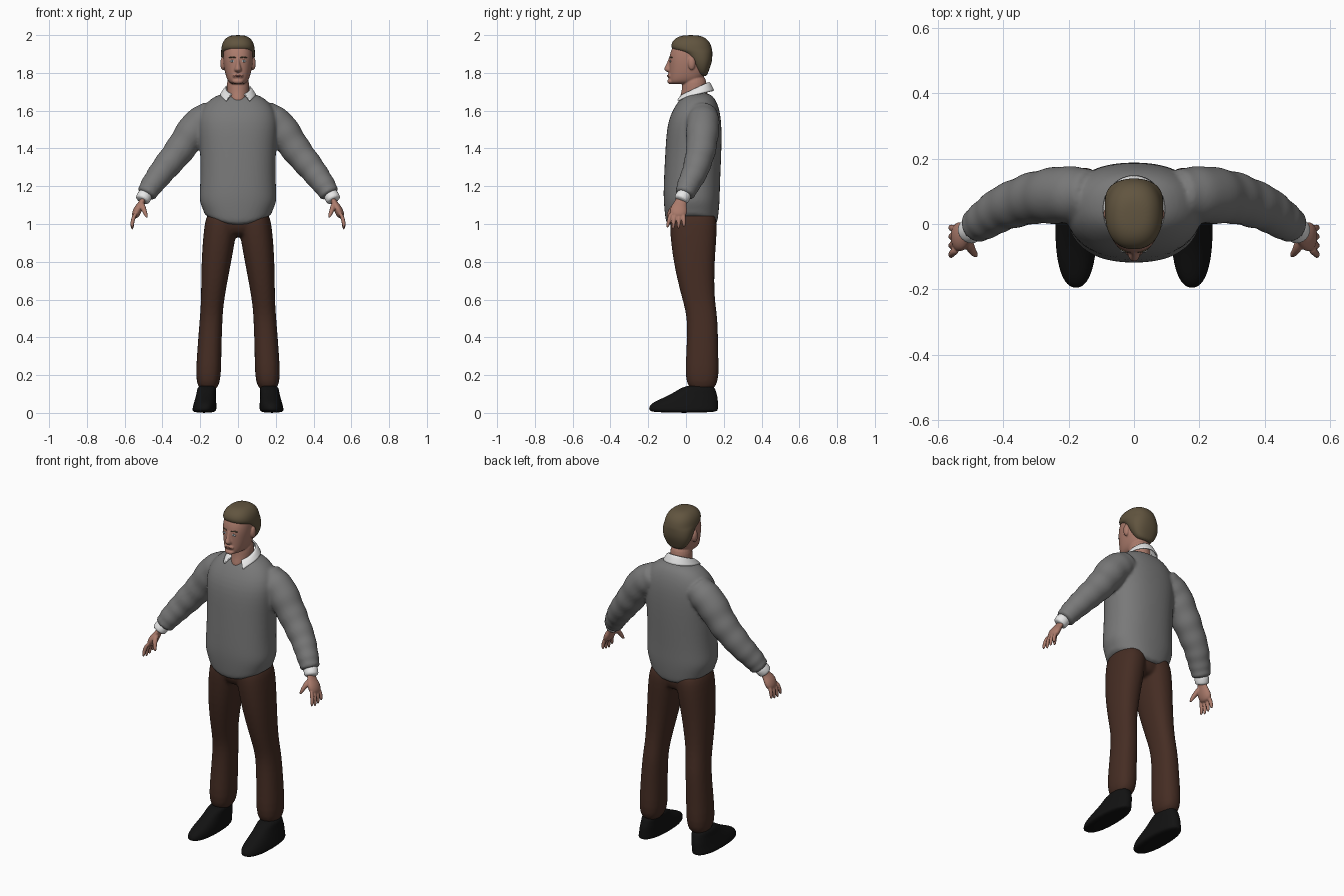
import bpy
import bmesh
import math
from mathutils import Vector
from mathutils.bvhtree import BVHTree

default_cube = bpy.data.objects.get("Cube")
if default_cube:
    bpy.data.objects.remove(default_cube)


def material(name, *colour):
    mat = bpy.data.materials.new(name)
    mat.use_nodes = True
    mat.diffuse_color = (*colour, 1)
    shader = mat.node_tree.nodes["Principled BSDF"]
    shader.inputs["Base Color"].default_value = (*colour, 1)
    return mat


GREY = material("sweater grey", .19, .19, .19)
BROWN = material("trouser brown", .06, .026, .017)
BLACK = material("shoe black", .006, .006, .006)
SKIN = material("skin", .41, .2, .15)
HAIR = material("hair brown", .12, .09, .05)
WHITE = material("shirt white", .8, .8, .8)
LIP = material("lip", .27, .1, .08)
EYE = material("eye white", .5, .5, .5)
IRIS = material("iris blue", .1, .16, .2)


def loft(bm, rings):
    """Skin a list of closed rings and cap both ends."""
    rows = [[bm.verts.new(point) for point in ring] for ring in rings]
    for low, high in zip(rows, rows[1:]):
        for i in range(len(low)):
            bm.faces.new((low[i - 1], low[i], high[i], high[i - 1]))
    bm.faces.new(rows[0])
    bm.faces.new(rows[-1])


def circle(count):
    return [(math.cos(i * math.tau / count), math.sin(i * math.tau / count)) for i in range(count)]


def squared(value, power):
    return math.copysign(abs(value) ** (2 / power), value)


def stack(bm, slices, power=2.3, centre=lambda z: 0):
    """Horizontal rounded slices: height, front, back, half width."""
    rings = []
    for z, front, back, width in slices:
        middle, depth = (front + back) / 2, (back - front) / 2
        rings.append([(centre(z) + width * squared(c, power), middle + depth * squared(s, power), z)
                      for c, s in circle(24)])
    loft(bm, rings)


def tube(bm, path, side=1, flat=1):
    """Tube along points with a radius each; flat thins it across y."""
    points = [Vector((side * x, y, z)) for x, y, z, radius in path]
    rings = []
    for k, point in enumerate(points):
        along = (points[min(k + 1, len(points) - 1)] - points[max(k - 1, 0)]).normalized()
        u = Vector((0, 1, 0))
        u = (u - along * u.dot(along)).normalized()
        v = along.cross(u) * flat
        radius = path[k][-1]
        rings.append([point + (u * c + v * s) * radius for c, s in circle(20)])
    loft(bm, rings)


def creased(path, depth):
    """Resample a path, with radii that swell and pinch in turn."""
    result = []
    for start, end in zip(path, path[1:]):
        for step in range(3):
            x, y, z, radius = (a + (b - a) * step / 3 for a, b in zip(start, end))
            result.append((x, y, z, radius * (1 + depth * (-1) ** len(result))))
    return result + [path[-1]]


def ball(bm, centre, size):
    made = bmesh.ops.create_uvsphere(bm, u_segments=20, v_segments=12, radius=1)
    for vert in made["verts"]:
        vert.co = Vector(centre) + Vector(a * b for a, b in zip(vert.co, size))


def finish(bm, name, mat, voxel=0):
    """Turn the mesh into a smooth object, blending its volumes if asked."""
    bmesh.ops.recalc_face_normals(bm, faces=bm.faces)
    for face in bm.faces:
        face.smooth = True
    mesh = bpy.data.meshes.new(name)
    bm.to_mesh(mesh)
    bm.free()
    mesh.materials.append(mat)
    ob = bpy.data.objects.new(name, mesh)
    bpy.context.scene.collection.objects.link(ob)
    rounding = ob.modifiers.new("Round", "SUBSURF")
    rounding.levels = rounding.render_levels = 2
    if voxel:
        blend = ob.modifiers.new("Blend", "REMESH")
        blend.mode, blend.voxel_size, blend.use_smooth_shade = "VOXEL", voxel, True
        relax = ob.modifiers.new("Relax", "SMOOTH")
        relax.factor, relax.iterations = .5, 3
    return ob


SIDES = ((1, "left"), (-1, "right"))

# Sweater: torso with a hem that droops in the middle, and creased sleeves
bm = bmesh.new()
stack(bm, [(1.03, -.1, .16, .18), (1.07, -.11, .17, .18), (1.12, -.12, .18, .21), (1.2, -.12, .18, .2),
           (1.4, -.11, .19, .2), (1.55, -.1, .19, .22), (1.64, -.05, .17, .18), (1.7, 0, .13, .09)])
for vert in bm.verts:
    if vert.co.z < 1.1:
        vert.co.z -= .05 * max(0, 1 - (vert.co.x / .18) ** 2)
sleeve = [(.12, .09, 1.59, .08), (.22, .09, 1.52, .09), (.31, .08, 1.39, .08),
          (.4, .05, 1.28, .07), (.46, .01, 1.2, .06), (.49, -.01, 1.15, .05)]
for side, label in SIDES:
    tube(bm, creased(sleeve, .06), side)
finish(bm, "sweater", GREY, .009)

# Trousers: hips and two flared legs that spread towards the feet
bm = bmesh.new()
stack(bm, [(.93, -.04, .12, .09), (.97, -.08, .15, .16), (1.08, -.09, .15, .16)])
for side, label in SIDES:
    stack(bm, [(.1, -.01, .18, .07), (.3, 0, .17, .065), (.5, .01, .17, .06), (.6, -.02, .15, .06),
               (.8, -.07, .15, .08), (1, -.09, .17, .09), (1.08, -.08, .15, .08)],
          centre=lambda z: side * (.16 - .07 * z * z))
finish(bm, "trousers", BROWN, .009)

for side, label in SIDES:
    # Shoe with a flat sole and a tapered toe
    bm = bmesh.new()
    stack(bm, [(0, -.19, .17, .06), (.02, -.2, .17, .065), (.05, -.19, .17, .06),
               (.08, -.12, .17, .055), (.11, -.06, .16, .05), (.15, 0, .15, .05)],
          centre=lambda z: side * (.18 - z / 9))
    finish(bm, label + "_shoe", BLACK)

    # Shirt cuff
    bm = bmesh.new()
    tube(bm, [(.48, 0, 1.17, .04), (.5, -.02, 1.14, .04), (.51, -.03, 1.12, .04)], side)
    finish(bm, label + "_cuff", WHITE)

    # Hand: flat palm, four spread fingers and a thumb
    bm = bmesh.new()
    tube(bm, [(.49, -.01, 1.16, .03), (.51, -.03, 1.11, .03), (.53, -.04, 1.08, .05),
              (.55, -.04, 1.03, .04)], side, flat=.5)
    for finger in range(4):
        base, tip = -.08 + .022 * finger, -.1 + .03 * finger
        low = .965 + .01 * abs(finger - 1.3)
        tube(bm, [(.54, base, 1.06, .011), (.56, (base + tip) / 2, 1.02, .011),
                  (.56, tip, low, .008)], side)
    tube(bm, [(.51, -.04, 1.11, .016), (.5, -.08, 1.08, .014), (.48, -.1, 1.03, .008)], side)
    finish(bm, label + "_hand", SKIN, .004)

# Head with neck, nose, lips' swell, chin and ears
bm = bmesh.new()
stack(bm, [(1.62, -.03, .12, .05), (1.66, -.04, .12, .055), (1.7, -.02, .11, .06), (1.8, -.02, .11, .06)], 2)
stack(bm, [(1.74, -.08, .04, .03), (1.75, -.09, .07, .05), (1.78, -.09, .1, .065), (1.84, -.09, .12, .077),
           (1.89, -.09, .12, .08), (1.95, -.07, .12, .075), (1.98, -.02, .07, .04)])
stack(bm, [(1.8, -.09, -.06, .01), (1.81, -.11, -.06, .02), (1.82, -.12, -.06, .02),
           (1.85, -.1, -.06, .01), (1.89, -.09, -.06, .01)], 2)
ball(bm, (0, -.086, 1.785), (.03, .012, .015))
ball(bm, (0, -.08, 1.755), (.03, .02, .015))
for side, label in SIDES:
    ball(bm, (side * .08, .03, 1.85), (.014, .02, .035))
head = finish(bm, "head", SKIN, .004)

# Short hair, set back so that the face stands out in front of it
bm = bmesh.new()
stack(bm, [(1.78, .07, .11, .04), (1.81, .05, .12, .07), (1.86, .02, .14, .09), (1.91, -.02, .14, .09),
           (1.92, -.08, .14, .09), (1.96, -.08, .13, .085), (1.99, -.05, .1, .06), (2, -.01, .06, .03)])
finish(bm, "hair", HAIR)

# Eyes, brows and lips laid on the face
bpy.context.view_layer.update()
face_tree = BVHTree.FromObject(head, bpy.context.evaluated_depsgraph_get())


def on_face(x, z):
    return face_tree.ray_cast(Vector((x, -1, z)), Vector((0, 1, 0)))[0].y


def strip(bm, centre, reach, z, arch, thick):
    """Tapered band across the face, bowed upwards by arch."""
    path = []
    for step in (-1, -.5, 0, .5, 1):
        x, bow = centre + reach * step, 1 - step * step
        height = z + arch * bow
        path.append((x, on_face(x, height), height, thick * (.3 + bow)))
    tube(bm, path)


for side, label in SIDES:
    x, z = side * .03, 1.862
    y = on_face(x, z)
    bm = bmesh.new()
    ball(bm, (x, y, z), (.014, .004, .006))
    finish(bm, label + "_eye", EYE)
    bm = bmesh.new()
    ball(bm, (x, y - .002, z), (.005, .003, .005))
    finish(bm, label + "_iris", IRIS)
    bm = bmesh.new()
    strip(bm, x, .02, 1.88, .004, .003)
    finish(bm, label + "_eyebrow", HAIR)
bm = bmesh.new()
strip(bm, 0, .024, 1.784, 0, .004)
finish(bm, "lips", LIP)

# Folded shirt collar, open at the throat with two points
bm = bmesh.new()
rows = []
for i in range(-16, 17):
    angle, wing = math.radians(9.5 * i), (i / 16) ** 6
    sx, cy = math.sin(angle), math.cos(angle)
    row = []
    for fall in (0, .3, 1):
        x = (.063 + .028 * fall) * sx + math.copysign(.02 * wing * fall, sx)
        y = .05 + (.07 + .026 * fall) * cy - .014 * wing * fall
        z = 1.715 + .034 * cy - fall * (.03 + .014 * cy + .02 * wing) + .04 * fall * (1 - fall)
        row.append(bm.verts.new((x, y, z)))
    rows.append(row)
for a, b in zip(rows, rows[1:]):
    for k in range(2):
        bm.faces.new((a[k], b[k], b[k + 1], a[k + 1]))
collar = finish(bm, "shirt_collar", WHITE)
cloth = collar.modifiers.new("Thickness", "SOLIDIFY")
cloth.thickness, cloth.offset = .008, 0
